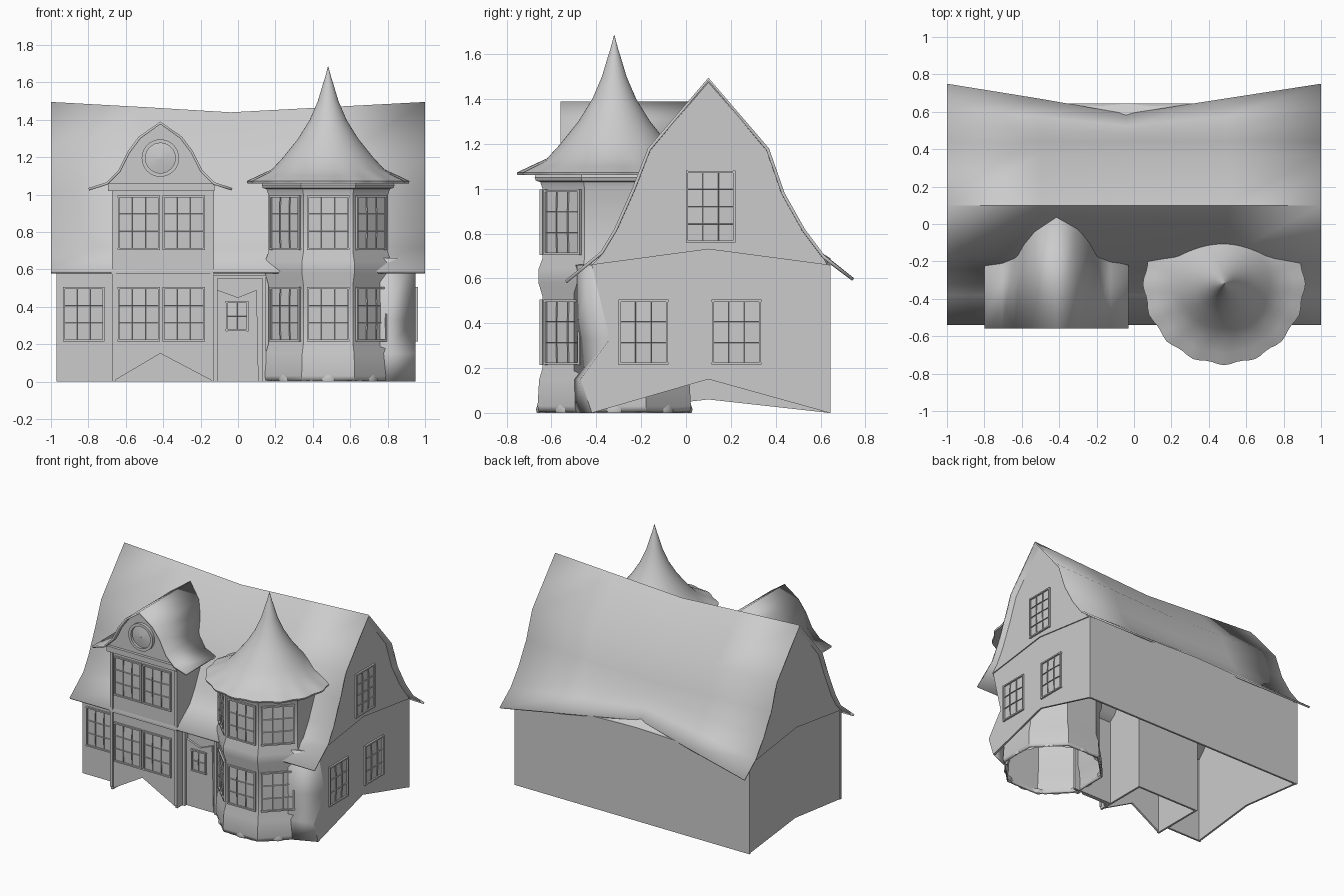
import bpy, bmesh, math
from mathutils import Vector, Matrix

cube = bpy.data.objects.get("Cube")
if cube:
    bpy.data.objects.remove(cube, do_unlink=True)

GREY = (0.6, 0.6, 0.6, 1)
mat = bpy.data.materials.new("plain grey")
mat.use_nodes = True
mat.diffuse_color = GREY
bsdf = next(n for n in mat.node_tree.nodes if n.type == 'BSDF_PRINCIPLED')
bsdf.inputs["Base Color"].default_value = GREY


def finish(name, bm, angle=35, recalc=True):
    if recalc:
        bmesh.ops.recalc_face_normals(bm, faces=bm.faces)
    me = bpy.data.meshes.new(name)
    bm.to_mesh(me)
    bm.free()
    me.materials.append(mat)
    me.shade_smooth()
    me.set_sharp_from_angle(angle=math.radians(angle))
    ob = bpy.data.objects.new(name, me)
    bpy.context.collection.objects.link(ob)
    return ob


def slab(name, pts, depth):
    """Polygon pushed along a depth vector into a closed panel."""
    bm = bmesh.new()
    face = bm.faces.new([bm.verts.new(p) for p in pts])
    new = bmesh.ops.extrude_face_region(bm, geom=[face], use_keep_orig=True)["geom"]
    bmesh.ops.translate(bm, vec=depth, verts=[v for v in new if isinstance(v, bmesh.types.BMVert)])
    return finish(name, bm)


def box(name, lo, hi):
    (a, b, c), (d, e, f) = lo, hi
    return slab(name, [(a, b, c), (d, b, c), (d, b, f), (a, b, f)], (0, e - b, 0))


def sheet(name, rows, thickness, outward=(0, 0, 1)):
    """Loft rows of points into a thin skin facing outward."""
    bm = bmesh.new()
    grid = [[bm.verts.new(p) for p in row] for row in rows]
    for r, s in zip(grid, grid[1:]):
        for i in range(len(r) - 1):
            bm.faces.new((r[i], s[i], s[i + 1], r[i + 1]))
    bm.normal_update()
    if sum(f.normal.dot(Vector(outward)) for f in bm.faces) < 0:
        bmesh.ops.reverse_faces(bm, faces=bm.faces)
    ob = finish(name, bm, 30, False)
    ob.modifiers.new("thickness", 'SOLIDIFY').thickness = thickness
    return ob


def lathe(name, profile, centre, sides, turn=0.0, ripple=None, angle=35):
    """Open turned shell; ripple(t, row) scales the radius."""
    bm = bmesh.new()
    rings = []
    for k, (r, z) in enumerate(profile):
        ring = []
        for i in range(sides):
            t = turn + math.tau * i / sides
            q = r * (ripple(t, k) if ripple else 1)
            ring.append(bm.verts.new((centre[0] + q * math.cos(t), centre[1] + q * math.sin(t), z)))
        rings.append(ring)
    for a, b in zip(rings, rings[1:]):
        for i in range(sides):
            j = (i + 1) % sides
            bm.faces.new((a[i], a[j], b[j], b[i]))
    return finish(name, bm, angle, False)


def window(name, centre, facing, w, h, cols=3, rows=3):
    """Slightly bowed lattice window: facing is the compass angle of its outward side."""
    bm = bmesh.new()
    grid = [[bm.verts.new((w * (i / cols - .5), h * (j / rows - .5), 0)) for i in range(cols + 1)]
            for j in range(rows + 1)]
    panes = [bm.faces.new((grid[j][i], grid[j][i + 1], grid[j + 1][i + 1], grid[j + 1][i]))
             for j in range(rows) for i in range(cols)]
    bmesh.ops.inset_individual(bm, faces=panes, thickness=0.006)
    bmesh.ops.inset_individual(bm, faces=panes, thickness=0.002, depth=-0.007)
    for v in bm.verts:
        v.co.z += 0.009 + 0.005 * (1 - (2 * v.co.x / w) ** 2) * (1 - (2 * v.co.y / h) ** 2)
    rim = [e for e in bm.edges if e.is_boundary]
    new = bmesh.ops.extrude_edge_only(bm, edges=rim)["geom"]
    for v in new:
        if isinstance(v, bmesh.types.BMVert):
            v.co.z = -0.005
    n = Vector((math.cos(facing), math.sin(facing), 0))
    up = Vector((0, 0, 1))
    m = Matrix((up.cross(n), up, n)).transposed().to_4x4()
    bmesh.ops.transform(bm, matrix=Matrix.Translation(centre) @ m, verts=bm.verts)
    finish(name, bm, 40, False)
    # raised casing around the lattice
    for s in (-1, 1):
        for horizontal in (True, False):
            a, b = (w / 2 + .006, .005) if horizontal else (.005, h / 2 + .006)
            off = Vector((0, s * h / 2, 0)) if horizontal else Vector((s * w / 2, 0, 0))
            pts = [m.to_3x3() @ (off + Vector((x * a, y * b, -.005))) + Vector(centre)
                   for x, y in ((-1, -1), (1, -1), (1, 1), (-1, 1))]
            slab(name + "_casing", pts, n * 0.018)


FRONT, LOW, HIGH = -math.pi / 2, 0.36, 0.85

# Main bell-shaped roof, dipping in the middle of the ridge and rear eave
PROFILE = [(-.54, .59), (-.38, .72), (-.32, .82), (-.24, 1.0), (-.17, 1.18), (.1, 1.495),
           (.37, 1.18), (.44, .98), (.53, .82), (.62, .70), (.75, .60)]


def roof_row(x, dip):
    row = []
    for y, z in PROFILE:
        z -= dip * .055 * (z - .59) / .9
        if y > .44:
            y = .44 + (y - .44) * (1 - .52 * dip)
            z = .98 + (z - .98) * (1 - .32 * dip)
        row.append((x, y, z))
    return row


sheet("main_roof", [roof_row(-1, 0), roof_row(-.5, .5), roof_row(-.04, 1), roof_row(.5, .48), roof_row(1, 0)], .014)

# Gable ends: arched lower wall and slightly proud upper wall
KINK = [(-.42, 0), (-.47, .15), (-.34, .33), (-.42, .66)]
for side, x, arch, edge in (("left", .95, .15, KINK), ("right", -.965, .06, KINK[::3])):
    out = 1 if x > 0 else -1
    low = [(.1, arch), (.64, 0), (.64, .66), (.1, .74)] + edge[::-1]
    slab(side + "_gable_lower", [(x, y, z) for y, z in low], (-.015 * out, 0, 0))
    high = [(-.42, .66), (.1, .73), (.63, .66)] + [(y, z - .02) for y, z in PROFILE[-2:0:-1]]
    slab(side + "_gable_upper", [(x + .008 * out, y, z) for y, z in high], (-.02 * out, 0, 0))

# Rear wall with a top plate reaching under the eave, and the front wall stretches
slab("rear_wall", [(-.97, .645, 0), (.95, .645, 0), (.95, .645, .66), (-.04, .645, .69), (-.97, .645, .66)],
     (0, -.015, 0))
slab("rear_wall_plate", [(-.6, .643, .64), (.52, .643, .64), (-.04, .643, .69), (-.04, .56, .74)][:3], (0, -.08, .05))
box("front_wall_right", (-.97, -.43, 0), (-.66, -.415, .66))
box("front_wall_door", (-.14, -.43, 0), (.2, -.415, .66))
sheet("front_wall_left", [[(.76, -.5, z), (.95, y, z)] for y, z in KINK], .012, (0, -1, 0))

# Projecting bay, open below
BX, BY = -.415, -.525
slab("bay_front", [(-.67, BY, 0), (BX, BY, .15), (-.13, BY, 0), (-.13, BY, 1.04), (-.67, BY, 1.04)], (0, .015, 0))
for x in (-.67, -.145):
    box("bay_side", (x, BY, 0), (x + .015, -.1, 1.04))
    box("bay_corner_post", (x - .003, BY - .008, .02), (x + .018, BY + .01, 1.03))
box("bay_back", (-.67, -.115, 0), (-.13, -.1, 1.04))
box("bay_cornice", (-.695, BY - .02, 1.02), (-.125, -.2, 1.06))
box("bay_sill_band", (-.68, BY - .012, .575), (-.13, BY, .59))

# Dormer gable and its bell roof running back into the main roof
half = [(.385, 1.035), (.29, 1.065), (.225, 1.13), (.175, 1.23), (.115, 1.31)]
arch = [(BX - x, z) for x, z in half] + [(BX, 1.39)] + [(BX + x, z) for x, z in reversed(half)]
sheet("dormer_roof", [[(x, -.56, z) for x, z in arch],
                      [(x, -.22 + (z - 1.035) * .73, z) for x, z in arch]], .014)
slab("dormer_gable", [(x, BY, z - .012) for x, z in arch[1:-1]], (0, .015, 0))

# Round vent with a moulded ring
vent = bmesh.new()
rings = [(.1, 0), (.1, .022), (.08, .022), (.08, .004), (.048, .010), (.001, .014)]
loops = [[vent.verts.new((BX + r * math.cos(t), BY - d, 1.195 + r * math.sin(t)))
          for t in (math.tau * i / 32 for i in range(32))] for r, d in rings]
for a, b in zip(loops, loops[1:]):
    for i in range(32):
        vent.faces.new((a[i], a[(i + 1) % 32], b[(i + 1) % 32], b[i]))
finish("round_vent", vent)

# Bay and front windows
for x in (-.53, -.29):
    for z in (LOW, HIGH):
        window("bay_window", (x, BY, z), FRONT, .215, .28)
window("front_window", (-.825, -.43, LOW), FRONT, .21, .28)

# Door with notched head, frame and small light
slab("door", [(-.11, -.445, 0), (.11, -.445, 0), (.1, -.445, .49), (0, -.445, .45), (-.11, -.445, .49)], (0, .02, 0))
for x in (-.13, .13):
    box("door_post", (x, -.465, 0), (x + .02, -.42, .57))
box("door_lintel", (-.13, -.465, .55), (.15, -.42, .57))
window("door_light", (-.005, -.445, .35), FRONT, .11, .15, 2, 2)

# Gable windows
for y in (-.19, .225):
    window("gable_window", (.95, y, LOW), 0, .21, .28)
window("gable_top_window", (.958, .11, .92), 0, .21, .31, 3, 4)

# Octagonal turret, open below
TC = (.482, -.32)
K = 1 / math.cos(math.pi / 8)
wall = [(.338, .005), (.342, .03), (.335, .15), (.32, .2), (.32, .52), (.338, .58), (.338, .64),
        (.32, .69), (.32, 1.0), (.33, 1.03), (.35, 1.035), (.355, 1.05), (.35, 1.065), (.31, 1.07)]
tower = lathe("turret_wall", [(r * K, z) for r, z in wall], TC, 8, math.pi / 8)
tower.modifiers.new("thickness", 'SOLIDIFY').thickness = .01
for i in (-1, 0, 1):
    a = FRONT + i * math.pi / 4
    for z in (LOW, HIGH):
        window("turret_window", (TC[0] + .32 * math.cos(a), TC[1] + .32 * math.sin(a), z), a, .215, .28)

# Scalloped foot and witch-hat roof of the turret
lathe("turret_foot", [(.34, 0), (.344, .015), (.338, .035)], TC, 96,
      ripple=lambda t, k: 1 + .015 * math.cos(24 * t))
hat = [(.31, 1.06), (.425, 1.06), (.428, 1.072), (.37, 1.1), (.30, 1.135), (.24, 1.2), (.16, 1.3),
       (.098, 1.4), (.055, 1.5), (.025, 1.6), (.018, 1.62), (.001, 1.685)]
lathe("turret_roof", hat, TC, 80, angle=50,
      ripple=lambda t, k: 1 + (.016 * math.cos(16 * t) if 0 < k < 4 else 0))
